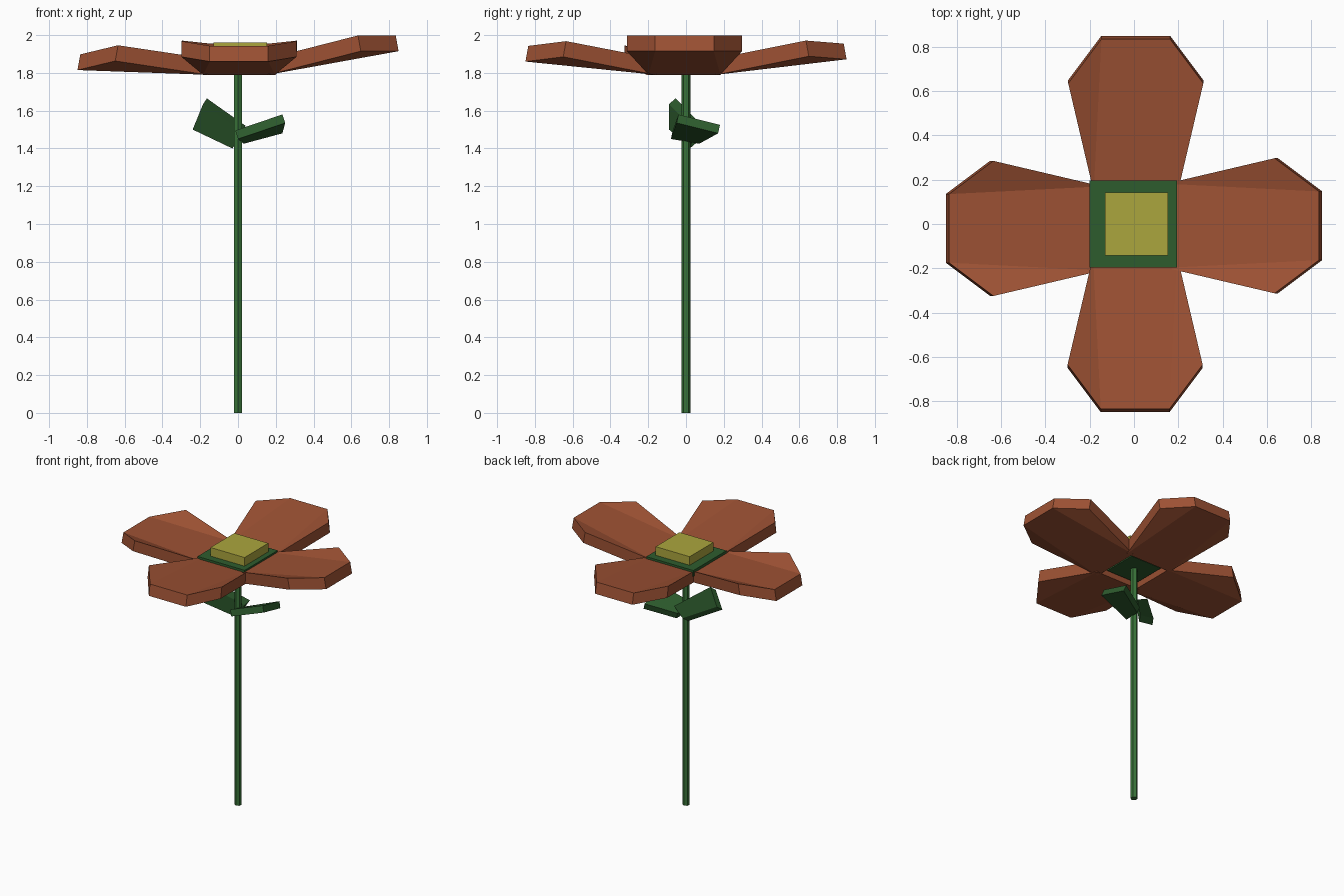
import bpy, bmesh, math
from mathutils import Matrix, Vector

if "Cube" in bpy.data.objects:
    bpy.data.objects.remove(bpy.data.objects["Cube"])


def material(name, rgb):
    m = bpy.data.materials.new(name)
    m.diffuse_color = (*rgb, 1)
    m.use_nodes = True
    m.node_tree.nodes["Principled BSDF"].inputs["Base Color"].default_value = m.diffuse_color
    return m


ORANGE = material("petal_orange", (0.34, 0.084, 0.034))
GREEN = material("leaf_green", (0.027, 0.107, 0.027))
STEM = material("stem_green", (0.04, 0.17, 0.04))
YELLOW = material("centre_yellow", (0.41, 0.38, 0.048))


def finish(name, bm, mat):
    bmesh.ops.recalc_face_normals(bm, faces=bm.faces)
    me = bpy.data.meshes.new(name)
    bm.to_mesh(me)
    bm.free()
    me.materials.append(mat)
    ob = bpy.data.objects.new(name, me)
    bpy.context.collection.objects.link(ob)
    return ob


def slab(name, outline, offset, faces, mat):
    """Thick sheet: an outline, a thickness vector and the faces that fill it."""
    bm = bmesh.new()
    low = [bm.verts.new(p) for p in outline]
    high = [bm.verts.new(Vector(p) + Vector(offset)) for p in outline]
    for f in faces:
        bm.faces.new([low[i] for i in f])
        bm.faces.new([high[i] for i in f])
    n = len(outline)
    for i in range(n):
        j = (i + 1) % n
        bm.faces.new((low[i], low[j], high[j], high[i]))
    return finish(name, bm, mat)


def box(name, half, cx, z0, z1, mat):
    bm = bmesh.new()
    bmesh.ops.create_cube(bm, size=1, matrix=Matrix.Translation((cx, 0, (z0 + z1) / 2))
                          @ Matrix.Diagonal((2 * half, 2 * half, z1 - z0, 1)))
    return finish(name, bm, mat)


# Stem
bm = bmesh.new()
bmesh.ops.create_cone(bm, cap_ends=True, segments=6, radius1=0.025, radius2=0.025,
                      depth=1.83, matrix=Matrix.Translation((0, 0, 0.915)))
finish("stem", bm, STEM)

# Flower base and centre
box("flower_base_lower", 0.13, 0, 1.81, 1.86, GREEN)
box("flower_base", 0.197, -0.003, 1.85, 1.895, GREEN)
box("flower_centre", 0.142, 0.012, 1.89, 1.96, YELLOW)

# Petals: angle, tip height, side corner height, sideways shift
for name, angle, tip, corner, shift in (
        ("right_petal", 0, 1.915, 1.915, -0.008),
        ("back_petal", 90, 1.872, 1.888, -0.008),
        ("left_petal", 180, 1.815, 1.863, 0.02),
        ("front_petal", 270, 1.86, 1.885, 0.005)):
    half = [(0.16, 0.19, 1.79), (0.65, 0.305, corner), (0.85, 0.155, tip)]
    pts = [(r, shift - w, z) for r, w, z in half] + [(r, shift + w, z) for r, w, z in reversed(half)]
    petal = slab(name, pts, (-0.015, 0, 0.083), ((0, 1, 2), (0, 2, 3, 5), (3, 4, 5)), ORANGE)
    petal.data.transform(Matrix.Rotation(math.radians(angle), 4, "Z"))

# Leaves
slab("right_leaf", [(0.0, -0.08, 1.45), (0.25, -0.05, 1.535), (0.235, 0.17, 1.48), (0.03, 0.07, 1.425)],
     (-0.015, 0.01, 0.045), ((0, 1, 2, 3),), GREEN)
slab("left_leaf", [(0.02, 0.05, 1.49), (-0.185, -0.09, 1.635), (-0.24, -0.09, 1.5), (-0.03, 0.02, 1.4)],
     (0.02, 0.035, 0.03), ((0, 1, 2, 3),), GREEN)
